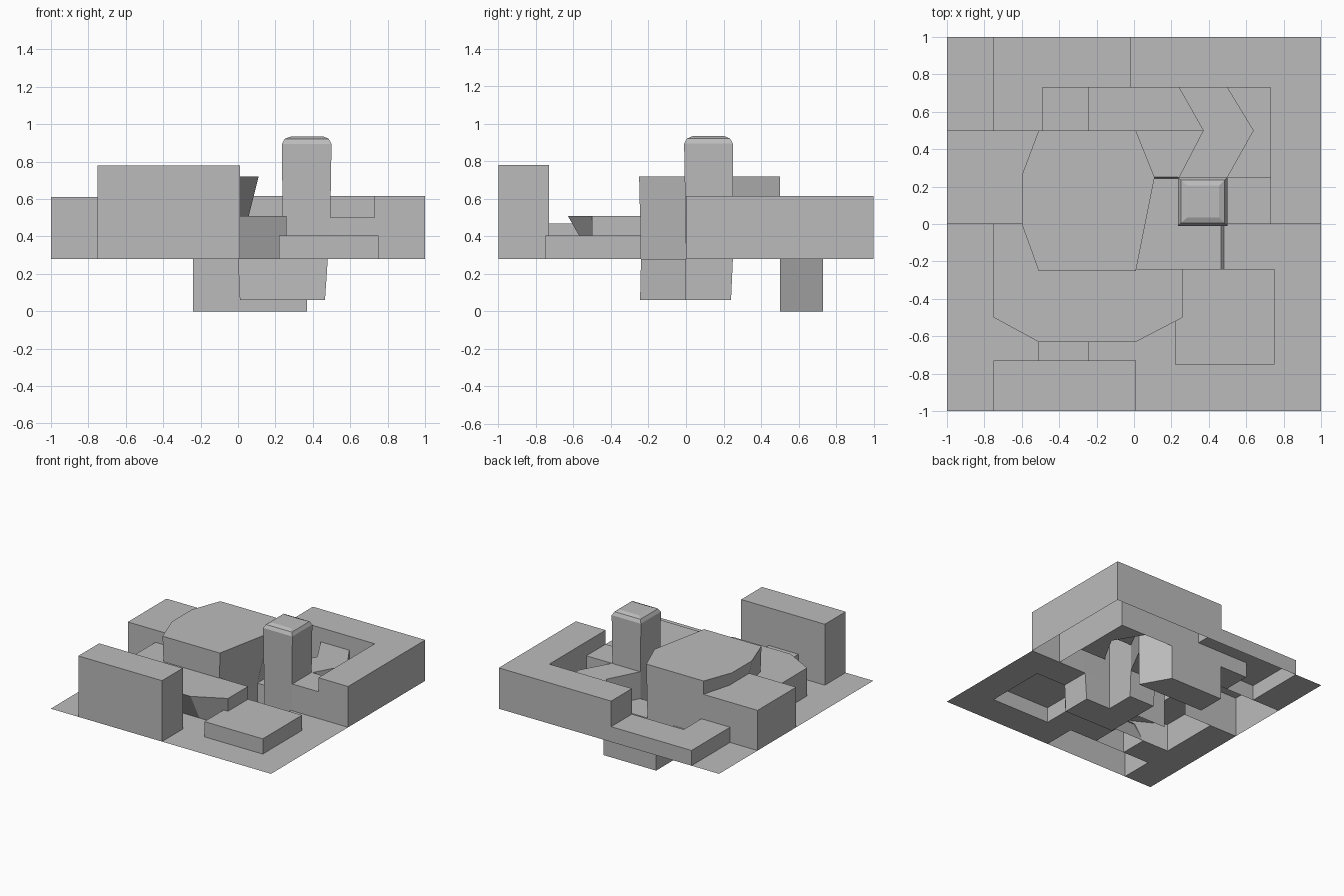
import bpy
import bmesh
from mathutils import Vector
from mathutils.geometry import delaunay_2d_cdt

cube = bpy.data.objects.get("Cube")
if cube:
    bpy.data.objects.remove(cube, do_unlink=True)

GROUND = 0.28
footprints = [[(-1, -1), (1, -1), (1, 1), (-1, 1)]]

grey = bpy.data.materials.new("plain grey")
grey.use_nodes = True
grey.diffuse_color = (0.5, 0.5, 0.5, 1)
grey.node_tree.nodes["Principled BSDF"].inputs["Base Color"].default_value = grey.diffuse_color


def add_object(name, bm):
    bmesh.ops.remove_doubles(bm, verts=bm.verts, dist=0.0005)
    mesh = bpy.data.meshes.new(name)
    bm.to_mesh(mesh)
    bm.free()
    mesh.materials.append(grey)
    bpy.context.collection.objects.link(bpy.data.objects.new(name, mesh))


def rect(x0, x1, y0, y1):
    return [(x0, y0), (x1, y0), (x1, y1), (x0, y1)]


def shell(name, base, height, top=None, edges=None, floor=GROUND):
    """Walls and a cap without a bottom. `edges` maps an edge number to
    the height its wall starts at, or to None to leave the wall out."""
    top = top or base
    edges = edges or {}
    if floor == GROUND:
        footprints.append(base)
    low = [Vector((x, y, floor)) for x, y in base]
    high = [Vector((x, y, height)) for x, y in top]
    bm = bmesh.new()
    bm.faces.new([bm.verts.new(p) for p in high])
    for i in range(len(base)):
        j = (i + 1) % len(base)
        start = edges.get(i, floor)
        if start is None:
            continue
        t = (start - floor) / (height - floor)
        corners = [low[i].lerp(high[i], t), low[j].lerp(high[j], t), high[j], high[i]]
        bm.faces.new([bm.verts.new(p) for p in corners])
    add_object(name, bm)


# Front slab and the link behind it
shell("front_slab", rect(-0.75, 0.01, -1, -0.73), 0.78)
shell("slab_link", rect(-0.51, -0.24, -0.73, -0.5), 0.47,
      top=rect(-0.51, -0.24, -0.73, -0.6), edges={0: None, 2: None})

# Low podium with flared front corners
back = [(0.26, -0.24), (-0.5, -0.24), (-0.5, 0), (-0.75, 0)]
shell("podium", [(-0.75, -0.5), (-0.5, -0.5), (0, -0.5), (0.26, -0.5)] + back, 0.51,
      top=[(-0.75, -0.5), (-0.51, -0.63), (0.01, -0.63), (0.26, -0.5)] + back,
      edges={5: None, 6: None})

# Many-sided hall that widens upwards
shell("hall", [(-0.5, -0.24), (0, -0.24), (0, 0.25), (0, 0.5),
               (-0.5, 0.5), (-0.5, 0.25), (-0.5, 0)], 0.72,
      top=[(-0.51, -0.25), (0.01, -0.25), (0.11, 0.25), (0.01, 0.5),
           (-0.51, 0.5), (-0.6, 0.26), (-0.6, 0)],
      edges={0: 0.51, 4: 0.61, 5: 0.61, 6: 0.51})

# Side block, low rear step and the corner wing
shell("side_block", rect(-1, -0.5, 0, 0.5), 0.61, edges={1: None})
shell("rear_step", [(-0.75, 0.5), (-0.49, 0.5), (-0.49, 0.73),
                    (-0.02, 0.73), (-0.02, 1), (-0.75, 1)], 0.405,
      edges={0: None, 3: None})
shell("corner_wing", [(0.73, 0), (1, 0), (1, 1), (-0.02, 1), (-0.02, 0.73), (0.73, 0.73)],
      0.615, edges={3: 0.405})
shell("wing_notch", rect(0.49, 0.73, 0, 0.25), 0.5, edges={1: None, 3: None})
shell("bent_terrace", [(0.24, 0.25), (0.5, 0.25), (0.64, 0.5),
                       (0.5, 0.73), (0.24, 0.73), (0.37, 0.5)], 0.5,
      edges={0: None, 3: None})

# Tower with a rounded cap
tower_top = rect(0.235, 0.5, -0.01, 0.25)
ring = rect(0.25, 0.485, 0.005, 0.235)
shell("tower", rect(0.24, 0.49, 0, 0.25), 0.895, top=tower_top, edges={1: 0.5, 2: 0.5})
shell("tower_cap_lower", tower_top, 0.922, top=ring, floor=0.895)
shell("tower_cap_upper", ring, 0.935, top=rect(0.285, 0.455, 0.035, 0.205), floor=0.922)

# Front pad
shell("front_pad", rect(0.22, 0.75, -0.75, -0.24), 0.405)

# Sunken pits
shell("bent_pit", [(0, -0.24), (0.48, -0.24), (0.48, 0), (0.24, 0), (0.24, 0.25), (0, 0.25)],
      0.06, top=[(0.01, -0.245), (0.465, -0.245), (0.465, 0), (0.24, 0), (0.24, 0.24), (0.01, 0.24)])
shell("rear_pit", [(-0.24, 0.5), (0.37, 0.5), (0.24, 0.73), (-0.24, 0.73)], 0)

# Ground sheet, open wherever a part stands or sinks
points, loops = [], []
for outline in footprints:
    first = len(points)
    points += [Vector(p) for p in outline]
    loops.append(list(range(first, len(points))))
verts, _, faces, _, _, owners = delaunay_2d_cdt(points, [], loops, 0, 0.0001)
bm = bmesh.new()
sheet = [bm.verts.new((v.x, v.y, GROUND)) for v in verts]
for face, owner in zip(faces, owners):
    if set(owner) <= {0}:
        bm.faces.new([sheet[i] for i in face])
bmesh.ops.delete(bm, geom=[v for v in bm.verts if not v.link_faces], context="VERTS")
bmesh.ops.dissolve_limit(bm, angle_limit=0.01, verts=bm.verts, edges=bm.edges)
bmesh.ops.recalc_face_normals(bm, faces=bm.faces)
for f in bm.faces:
    if f.normal.z < 0:
        f.normal_flip()
add_object("ground_sheet", bm)
